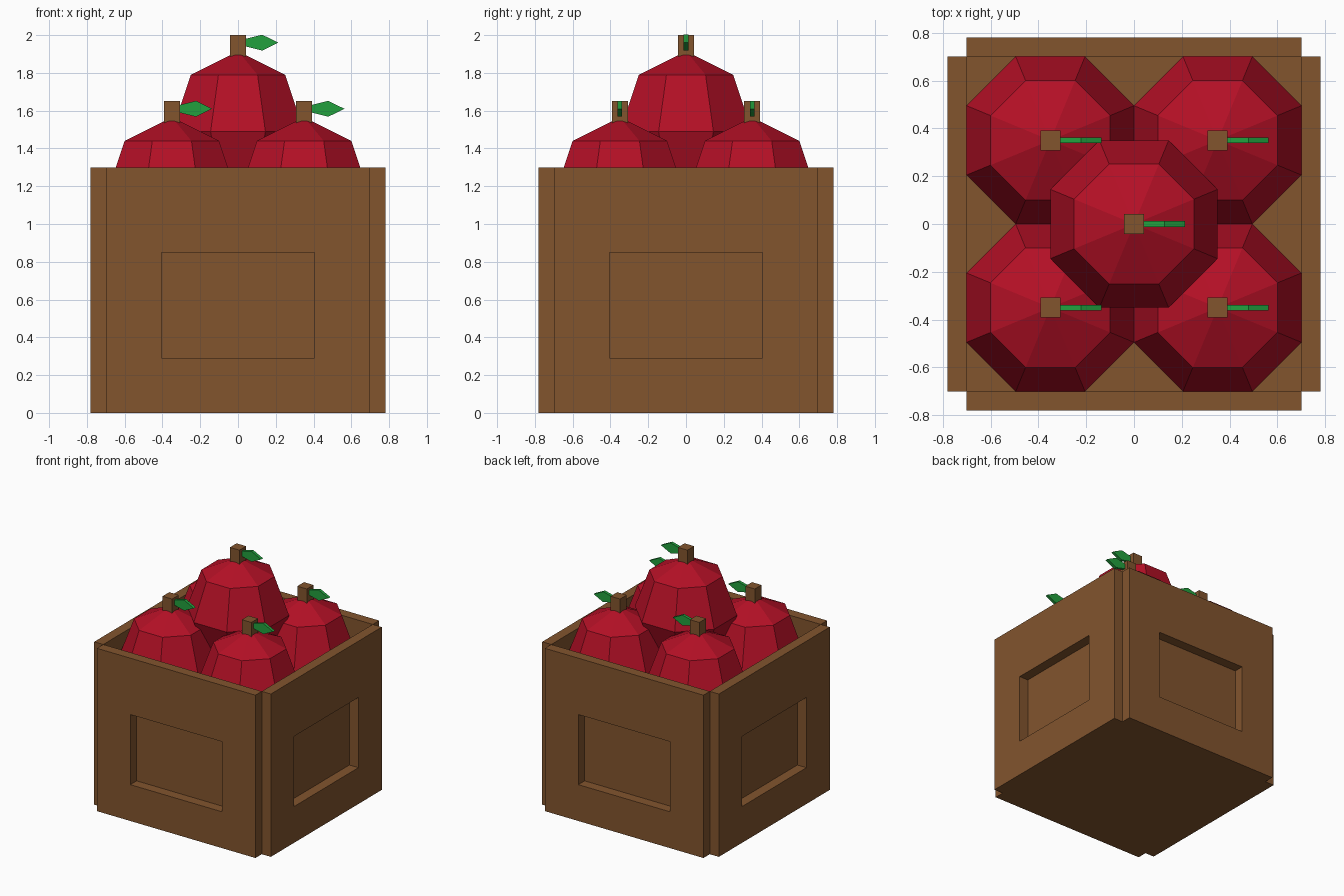
import bpy, bmesh, math
from mathutils import Matrix

if "Cube" in bpy.data.objects:
    bpy.data.objects.remove(bpy.data.objects["Cube"])


def material(name, rgb):
    m = bpy.data.materials.new(name)
    m.diffuse_color = (*rgb, 1)
    m.use_nodes = True
    m.node_tree.nodes["Principled BSDF"].inputs["Base Color"].default_value = m.diffuse_color
    return m


WOOD = material("brown_wood", (0.223, 0.089, 0.027))
RED = material("apple_red", (0.456, 0.005, 0.019))
GREEN = material("leaf_green", (0.016, 0.352, 0.048))


def finish(bm, name, mat):
    bmesh.ops.recalc_face_normals(bm, faces=bm.faces)
    me = bpy.data.meshes.new(name)
    bm.to_mesh(me)
    bm.free()
    me.materials.append(mat)
    ob = bpy.data.objects.new(name, me)
    bpy.context.collection.objects.link(ob)
    return ob


def box(name, lo, hi, mat):
    bm = bmesh.new()
    bmesh.ops.create_cube(bm, size=1)
    for v in bm.verts:
        v.co = [(a + b) / 2 + c * (b - a) for a, b, c in zip(lo, hi, v.co)]
    return finish(bm, name, mat)


# Solid crate body; its top is the shelf the apples rest in
box("crate_body", (-0.70, -0.70, 0), (0.70, 0.70, 1.14), WOOD)


# Framed side panel with a window-like recess, taller than the body to form a rim
def side_panel(name, angle):
    bm = bmesh.new()

    def ring(x, z0, z1, y):
        return [bm.verts.new(p) for p in
                ((-x, y, z0), (x, y, z0), (x, y, z1), (-x, y, z1))]

    loops = [ring(0.70, 0, 1.30, -0.78), ring(0.405, 0.29, 0.85, -0.78),
             ring(0.405, 0.29, 0.85, -0.70), ring(0.70, 0, 1.30, -0.70)]
    for k in range(4):
        a, b = loops[k], loops[(k + 1) % 4]
        for i in range(4):
            j = (i + 1) % 4
            bm.faces.new((a[i], a[j], b[j], b[i]))
    bm.transform(Matrix.Rotation(angle, 4, 'Z'))
    return finish(bm, name, WOOD)


for i, side in enumerate(("front", "right", "back", "left")):
    side_panel(side + "_panel", i * math.pi / 2)


# Eight-sided apple: (apothem, height) rings closed by a pole at each end
def apple(name, x, y, z):
    bm = bmesh.new()
    rings = []
    for r, h in ((0.25, -0.28), (0.35, 0.0), (0.25, 0.30)):
        R = r / math.cos(math.pi / 8)
        rings.append([bm.verts.new((x + R * math.cos((i + .5) * math.pi / 4),
                                    y + R * math.sin((i + .5) * math.pi / 4), z + h))
                      for i in range(8)])
    bottom = bm.verts.new((x, y, z - 0.36))
    top = bm.verts.new((x, y, z + 0.425))
    for i in range(8):
        j = (i + 1) % 8
        for a, b in zip(rings, rings[1:]):
            bm.faces.new((a[i], a[j], b[j], b[i]))
        bm.faces.new((rings[0][j], rings[0][i], bottom))
        bm.faces.new((rings[-1][i], rings[-1][j], top))
    finish(bm, name, RED)

    # Stem
    s = 0.042
    box(name + "_stem", (x - s, y - s, z + 0.38), (x + s, y + s, z + 0.51), WOOD)

    # Leaf: flat outline extruded across its thickness
    bm = bmesh.new()
    outline = ((0.04, -0.02), (0.128, -0.042), (0.213, 0), (0.128, 0.042), (0.04, 0.02))
    face = bm.faces.new([bm.verts.new((x + u, y - 0.012, z + 0.47 + w)) for u, w in outline])
    out = bmesh.ops.extrude_face_region(bm, geom=[face])
    bmesh.ops.translate(bm, vec=(0, 0.024, 0),
                        verts=[g for g in out["geom"] if isinstance(g, bmesh.types.BMVert)])
    finish(bm, name + "_leaf", GREEN)


for sx, nx in ((-1, "left"), (1, "right")):
    for sy, ny in ((-1, "front"), (1, "back")):
        apple(f"{ny}_{nx}_apple", sx * 0.35, sy * 0.35, 1.14)
apple("top_apple", 0, 0, 1.49)
